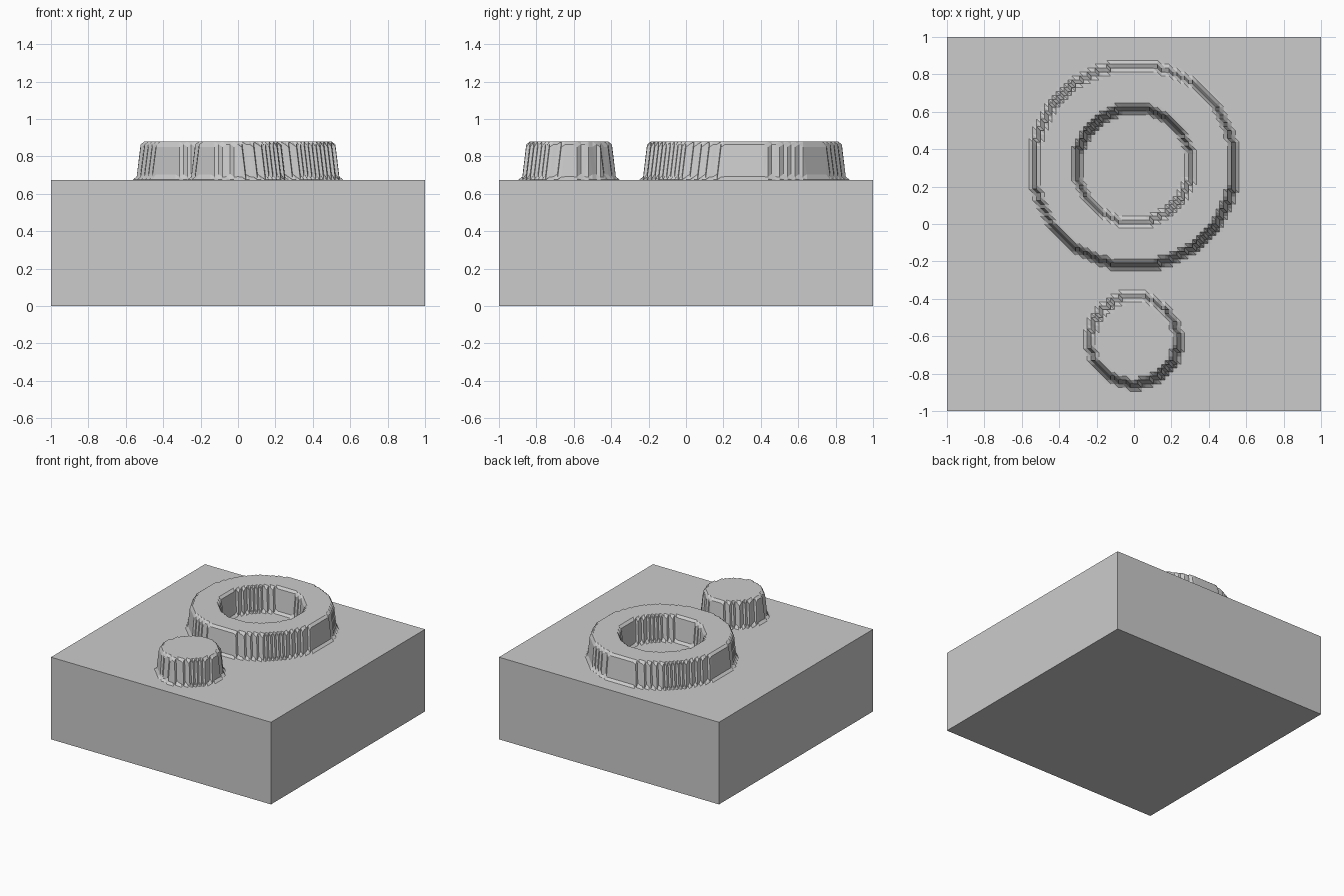
import bpy
import bmesh
import math

CELL = 2 / 96      # spacing of the stepped relief
BASE_Z = 0.675     # top of the block
RISE = 0.205       # height of the raised shapes
SOFT = 0.08        # rounding of the upper and lower rims

if "Cube" in bpy.data.objects:
    bpy.data.objects.remove(bpy.data.objects["Cube"], do_unlink=True)

grey = bpy.data.materials.new("plain_grey")
grey.use_nodes = True
grey.diffuse_color = (0.6, 0.6, 0.6, 1)
grey.node_tree.nodes["Principled BSDF"].inputs["Base Color"].default_value = (0.6, 0.6, 0.6, 1)


def finish(name, bm):
    mesh = bpy.data.meshes.new(name)
    bm.to_mesh(mesh)
    bm.free()
    mesh.materials.append(grey)
    obj = bpy.data.objects.new(name, mesh)
    bpy.context.collection.objects.link(obj)
    return obj


def raised_shape(name, cy, outer, inner=0):
    """Stepped disc or ring with steep walls, standing on the block."""
    def inside(i, j):
        return float(inner <= math.hypot(i * CELL, j * CELL - cy) <= outer)

    def row(i, j):
        return SOFT * (inside(i - 1, j) + inside(i + 1, j)) + (1 - 2 * SOFT) * inside(i, j)

    def height(i, j):
        return SOFT * (row(i, j - 1) + row(i, j + 1)) + (1 - 2 * SOFT) * row(i, j)

    bm = bmesh.new()
    reach = int(outer / CELL) + 4
    mid = round(cy / CELL)
    verts = {}
    for i in range(-reach, reach + 1):
        for j in range(mid - reach, mid + reach + 1):
            z = BASE_Z + RISE * height(i, j)
            verts[i, j] = bm.verts.new((i * CELL, j * CELL, z))
    for i, j in list(verts):
        if (i + 1, j + 1) not in verts:
            continue
        a, b = verts[i, j], verts[i + 1, j]
        c, d = verts[i + 1, j + 1], verts[i, j + 1]
        for tri in ((a, b, d), (b, c, d)):
            if max(v.co.z for v in tri) > BASE_Z + 1e-5:
                bm.faces.new(tri)
    bmesh.ops.delete(bm, geom=[v for v in bm.verts if not v.link_faces], context='VERTS')
    # merge the flat areas into single faces
    bmesh.ops.dissolve_limit(bm, angle_limit=math.radians(0.5), verts=bm.verts[:],
                             edges=bm.edges[:], use_dissolve_boundaries=False)
    return finish(name, bm)


# Square block
bm = bmesh.new()
bmesh.ops.create_cube(bm, size=2)
for v in bm.verts:
    v.co.z = BASE_Z if v.co.z > 0 else 0
finish("block", bm)

# Large ring towards the back, small round stud at the front
raised_shape("raised_ring", 0.312, 0.54, 0.305)
raised_shape("raised_stud", -0.622, 0.235)
